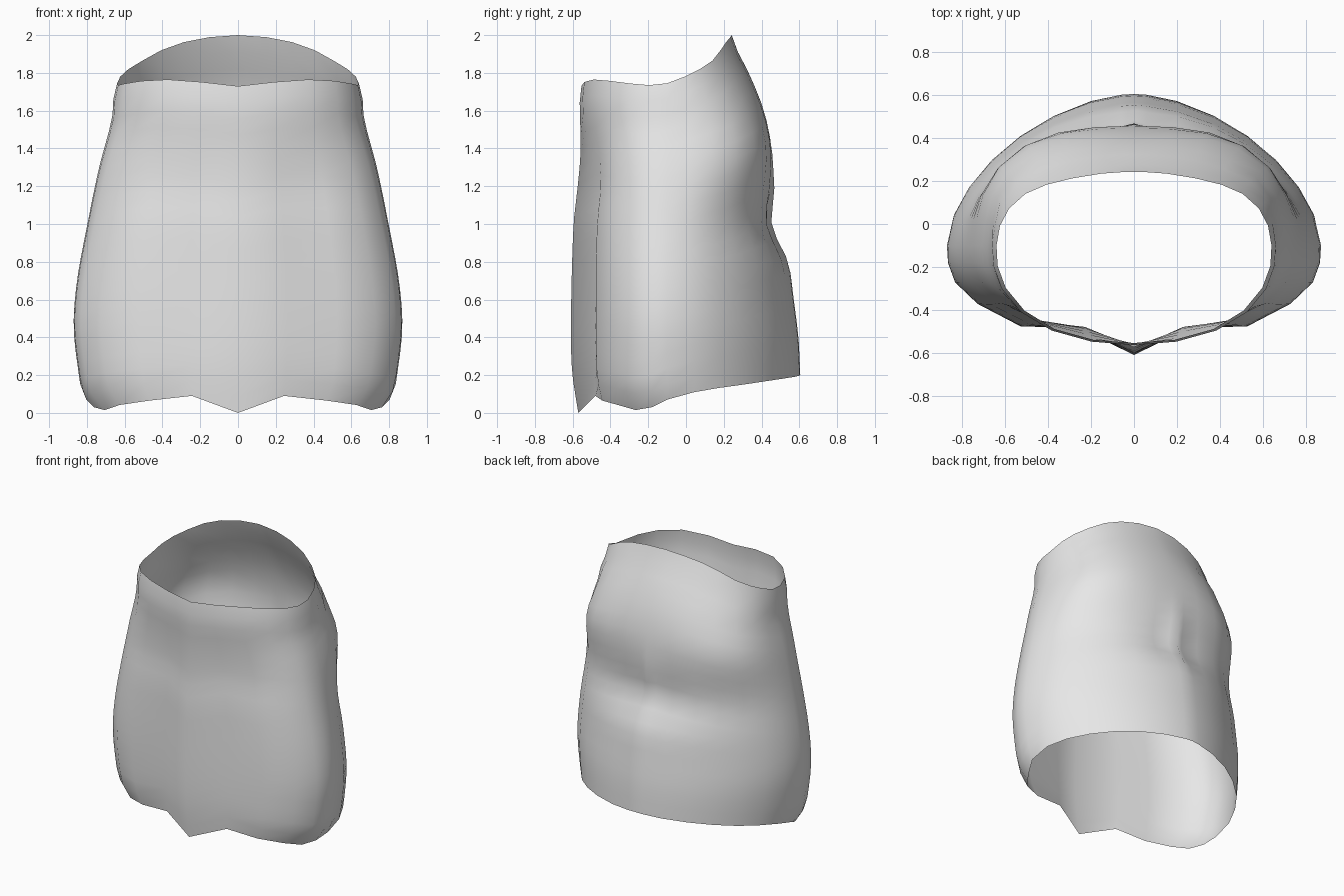
import bpy
import bmesh
from math import sin, cos, exp, radians

if "Cube" in bpy.data.objects:
    bpy.data.objects.remove(bpy.data.objects["Cube"], do_unlink=True)

ROWS = 20
WAIST_Y = -0.1          # depth of the widest point of every section

# Columns of one half, in degrees away from the front, then mirrored
half = [0, 17, 34, 50, 65, 78, 90, 102, 114, 127, 140, 153, 166, 176, 180]
columns = half + [360 - a for a in reversed(half[1:-1])]


def smooth_curve(points):
    """Return a smooth function passing through (position, value) points."""
    xs = [p[0] for p in points]
    ys = [p[1] for p in points]
    last = len(xs) - 1

    def slope(i):
        a, b = max(i - 1, 0), min(i + 1, last)
        return (ys[b] - ys[a]) / (xs[b] - xs[a])

    def evaluate(x):
        x = min(max(x, xs[0]), xs[-1])
        i = 0
        while i < last - 1 and x > xs[i + 1]:
            i += 1
        h = xs[i + 1] - xs[i]
        t = (x - xs[i]) / h
        blend = t * t * (3 - 2 * t)
        return (ys[i] * (1 - blend) + ys[i + 1] * blend
                + h * slope(i) * t * (1 - t) ** 2
                - h * slope(i + 1) * t * t * (1 - t))
    return evaluate


# Profiles by height: half width, front depth, back depth, section squareness
half_width = smooth_curve([(0, .75), (.1, .82), (.22, .845), (.46, .87), (.7, .852),
                           (1, .797), (1.3, .735), (1.56, .667), (1.68, .658),
                           (1.76, .637), (2, .63)])
front_depth = smooth_curve([(0, -.485), (.6, -.485), (1, -.485), (1.2, -.478),
                            (1.4, -.515), (1.62, -.56), (1.76, -.55)])
back_depth = smooth_curve([(.2, .605), (.4, .595), (.6, .57), (.8, .54), (1, .465),
                           (1.2, .455), (1.4, .452), (1.6, .412), (1.8, .332),
                           (1.95, .255), (2, .242)])
front_square = smooth_curve([(0, 2.2), (.2, 2.65), (1.1, 2.6), (1.5, 2.3), (1.75, 2.3)])
back_square = smooth_curve([(.2, 1.75), (.8, 1.78), (1.1, 2.1), (1.4, 2.8),
                            (1.6, 2.45), (1.8, 2.05), (2, 2)])
# Raised middle and side swelling of the front, by height
front_ridge = smooth_curve([(0, .085), (.22, .118), (.5, .124), (1, .11),
                            (1.2, .095), (1.4, .042), (1.6, .005), (1.76, 0)])
front_swell = smooth_curve([(0, 0), (.25, .03), (1.1, .025), (1.4, 0)])

# Hem and neck heights by angle away from the front, in degrees
hem_height = smooth_curve([(0, 0), (17, .09), (34, .065), (50, .042), (65, .015),
                           (78, .03), (102, .11), (127, .15), (153, .18), (180, .2)])
neck_height = smooth_curve([(0, 1.73), (34, 1.765), (78, 1.735), (90, 1.745),
                            (102, 1.78), (127, 1.865), (140, 1.92), (160, 1.98),
                            (180, 2)])


def bump(offset, spread):
    return exp(-(offset / spread) ** 2)


def shell_point(degrees, row):
    turn = min(degrees, 360 - degrees)
    low, high = hem_height(turn), neck_height(turn)
    z = low + (high - low) * row / ROWS
    s, c = sin(radians(degrees)), cos(radians(degrees))
    front = c > 0
    n = front_square(z) if front else back_square(z)
    radius = (abs(s) ** n + abs(c) ** n) ** (-1 / n)
    depth = front_depth(z) if front else back_depth(z)
    x = half_width(z) * radius * s
    y = WAIST_Y + (depth - WAIST_Y) * radius * abs(c)
    if front:
        y -= front_ridge(z) * max(0, 1 - abs(x) / .25)
        y -= front_swell(z) * bump(abs(x) - .5, .13)
    else:
        # Hollow of the lower back with a narrow central ridge
        y -= .045 * bump(x, .22) * bump(z - 1, .15)
        y += .035 * bump(x, .04) * bump(z - 1.05, .2)
    return x, y, z


# Open garment shell
bm = bmesh.new()
rings = [[bm.verts.new(shell_point(a, j)) for a in columns] for j in range(ROWS + 1)]
for lower, upper in zip(rings, rings[1:]):
    for i in range(len(columns)):
        k = (i + 1) % len(columns)
        bm.faces.new((lower[i], lower[k], upper[k], upper[i])).smooth = True

mesh = bpy.data.meshes.new("garment_shell")
bm.to_mesh(mesh)
bm.free()
shell = bpy.data.objects.new("garment_shell", mesh)
bpy.context.collection.objects.link(shell)

# Plain light grey cloth
cloth = bpy.data.materials.new("light_grey")
cloth.use_nodes = True
grey = (.8, .8, .8, 1)
cloth.diffuse_color = grey
cloth.node_tree.nodes["Principled BSDF"].inputs["Base Color"].default_value = grey
mesh.materials.append(cloth)
